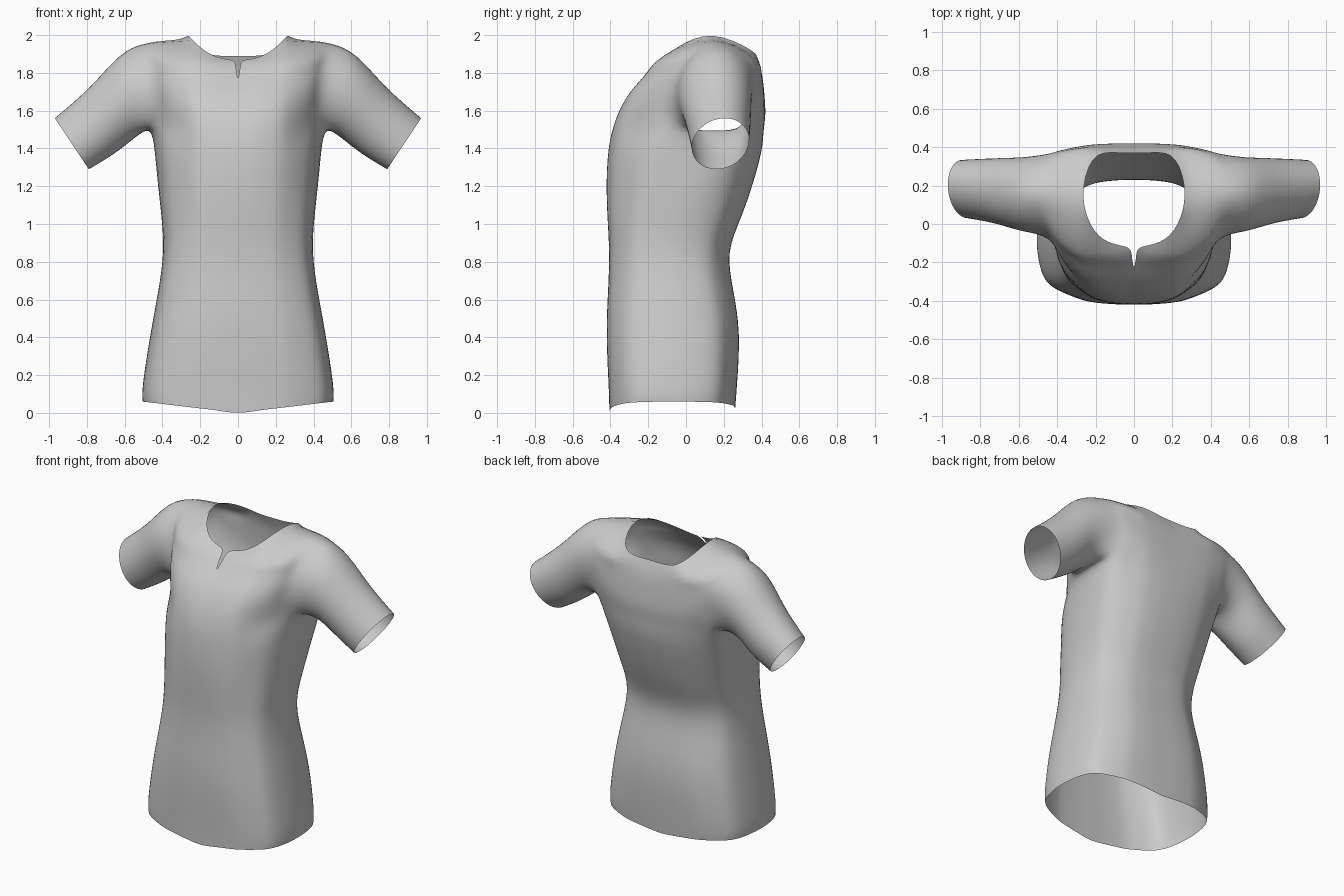
import bpy
import bmesh
import math
from mathutils import Vector

cube = bpy.data.objects.get("Cube")
if cube:
    bpy.data.objects.remove(cube, do_unlink=True)

fabric = bpy.data.materials.new("grey_fabric")
fabric.use_nodes = True
GREY = (0.6, 0.6, 0.6, 1)
fabric.diffuse_color = GREY
fabric.node_tree.nodes["Principled BSDF"].inputs["Base Color"].default_value = GREY

bm = bmesh.new()


def vert(x, y, z):
    return bm.verts.new((x, y, z))


# Column positions from the centre line to the armhole, as a share of the half width
COLUMNS = (0, 0.22, 0.42, 0.58, 0.8, 0.94)


def body_ring(z, width, front, back, middle, power, hem=False):
    """Half ring of the trunk: front centre, around the side, back centre."""
    def half(edge, centre_z):
        points = []
        for c in COLUMNS:
            y = middle + (edge - middle) * (1 - c ** power) ** (1 / power)
            points.append(vert(c * width, y, centre_z + (z - centre_z) * c if hem else z))
        return points
    front_half = half(front, 0.0)
    side = vert(width, middle, z)
    return front_half + [side] + half(back, 0.02)[::-1]


def panel_row(centre_z, edge_z, centre_y, edge_y, edge_x, slit=0.0):
    """Row of a chest or back panel, from the centre line to the armhole."""
    points = []
    for c in COLUMNS:
        f = c / COLUMNS[-1]
        points.append(vert(f * edge_x if c else slit,
                           centre_y + (edge_y - centre_y) * f ** 3.2,
                           centre_z + (edge_z - centre_z) * f))
    return points


# Trunk from the hem to just below the armpit
rows = [
    body_ring(0.06, 0.505, -0.405, 0.26, -0.08, 3, hem=True),
    body_ring(0.16, 0.503, -0.41, 0.27, -0.08, 3),
    body_ring(0.42, 0.463, -0.42, 0.28, -0.08, 2.9),
    body_ring(0.65, 0.422, -0.412, 0.25, -0.08, 2.8),
    body_ring(0.85, 0.397, -0.407, 0.23, -0.07, 2.7),
    body_ring(1.03, 0.405, -0.415, 0.29, -0.02, 2.6),
    body_ring(1.22, 0.425, -0.42, 0.355, 0.06, 2.5),
    body_ring(1.39, 0.442, -0.41, 0.4, 0.14, 2.5),
]

# Chest and back panels beside the armhole
chest = [
    panel_row(1.49, 1.51, -0.39, -0.04, 0.44),
    panel_row(1.58, 1.61, -0.36, -0.08, 0.435),
    panel_row(1.68, 1.72, -0.305, -0.07, 0.45),
    panel_row(1.77, 1.82, -0.225, -0.03, 0.465),
    panel_row(1.83, 1.905, -0.17, 0.05, 0.485, slit=0.009),
]
back = [
    panel_row(1.49, 1.51, 0.41, 0.31, 0.435),
    panel_row(1.58, 1.61, 0.42, 0.35, 0.435),
    panel_row(1.68, 1.72, 0.415, 0.365, 0.445),
    panel_row(1.77, 1.82, 0.405, 0.35, 0.465),
    panel_row(1.83, 1.905, 0.39, 0.28, 0.485),
]
underarm = vert(0.472, 0.15, 1.495)

# Neckline and shoulder seam
seam = [vert(0.265, 0.14, 2.0), vert(0.38, 0.15, 1.975), vert(0.5, 0.16, 1.953)]
chest.append([vert(0.017, -0.12, 1.87), vert(0.11, -0.1, 1.885),
              vert(0.205, -0.035, 1.94)] + seam)
back.append([vert(0, 0.37, 1.89), vert(0.11, 0.37, 1.892),
             vert(0.215, 0.335, 1.925)] + seam)
for i, (f, b) in enumerate(zip(chest, back)):
    rows.append(f + [underarm if i == 0 else None] + b[::-1])

for low, high in zip(rows, rows[1:]):
    for j in range(len(low) - 1):
        quad = (low[j], low[j + 1], high[j + 1], high[j])
        if None not in quad:
            bm.faces.new(quad)

# Sleeve, grown from the armhole loop
loop = ([underarm] + [r[-1] for r in chest[:-1]] + [seam[-1]]
        + [r[-1] for r in back[-2::-1]])
sleeve_rings = [
    # top, bottom, half depth
    ((0.625, 0.16, 1.89), (0.545, 0.15, 1.455), 0.193),
    ((0.78, 0.18, 1.728), (0.66, 0.165, 1.37), 0.17),
    ((0.97, 0.205, 1.56), (0.79, 0.16, 1.29), 0.15),
]
for top, bottom, depth in sleeve_rings:
    centre = (Vector(top) + Vector(bottom)) / 2
    up = (Vector(top) - Vector(bottom)) / 2
    ring = []
    for k in range(len(loop)):
        a = math.tau * k / len(loop)
        p = centre - up * math.cos(a) - Vector((0, depth * math.sin(a), 0))
        ring.append(vert(*p))
    for k in range(len(loop)):
        n = (k + 1) % len(loop)
        bm.faces.new((loop[k], ring[k], ring[n], loop[n]))
    loop = ring

mesh = bpy.data.meshes.new("shirt")
bm.to_mesh(mesh)
bm.free()
mesh.materials.append(fabric)
mesh.polygons.foreach_set("use_smooth", [True] * len(mesh.polygons))
shirt = bpy.data.objects.new("shirt", mesh)
bpy.context.collection.objects.link(shirt)

mirror = shirt.modifiers.new("mirror", 'MIRROR')
mirror.merge_threshold = 0.002
smooth = shirt.modifiers.new("smooth", 'SUBSURF')
smooth.levels = smooth.render_levels = 2

# Fit the cage so the smoothed cloth passes through the shaped points
targets = [v.co.copy() for v in mesh.vertices]
for _ in range(3):
    bpy.context.view_layer.update()
    evaluated = shirt.evaluated_get(bpy.context.evaluated_depsgraph_get())
    smoothed = evaluated.to_mesh()
    offsets = [t - smoothed.vertices[i].co for i, t in enumerate(targets)]
    evaluated.to_mesh_clear()
    for v, t, offset in zip(mesh.vertices, targets, offsets):
        if offset.length < 0.1:
            v.co += offset * 0.8
        if t.x == 0:
            v.co.x = 0
    mesh.update()
